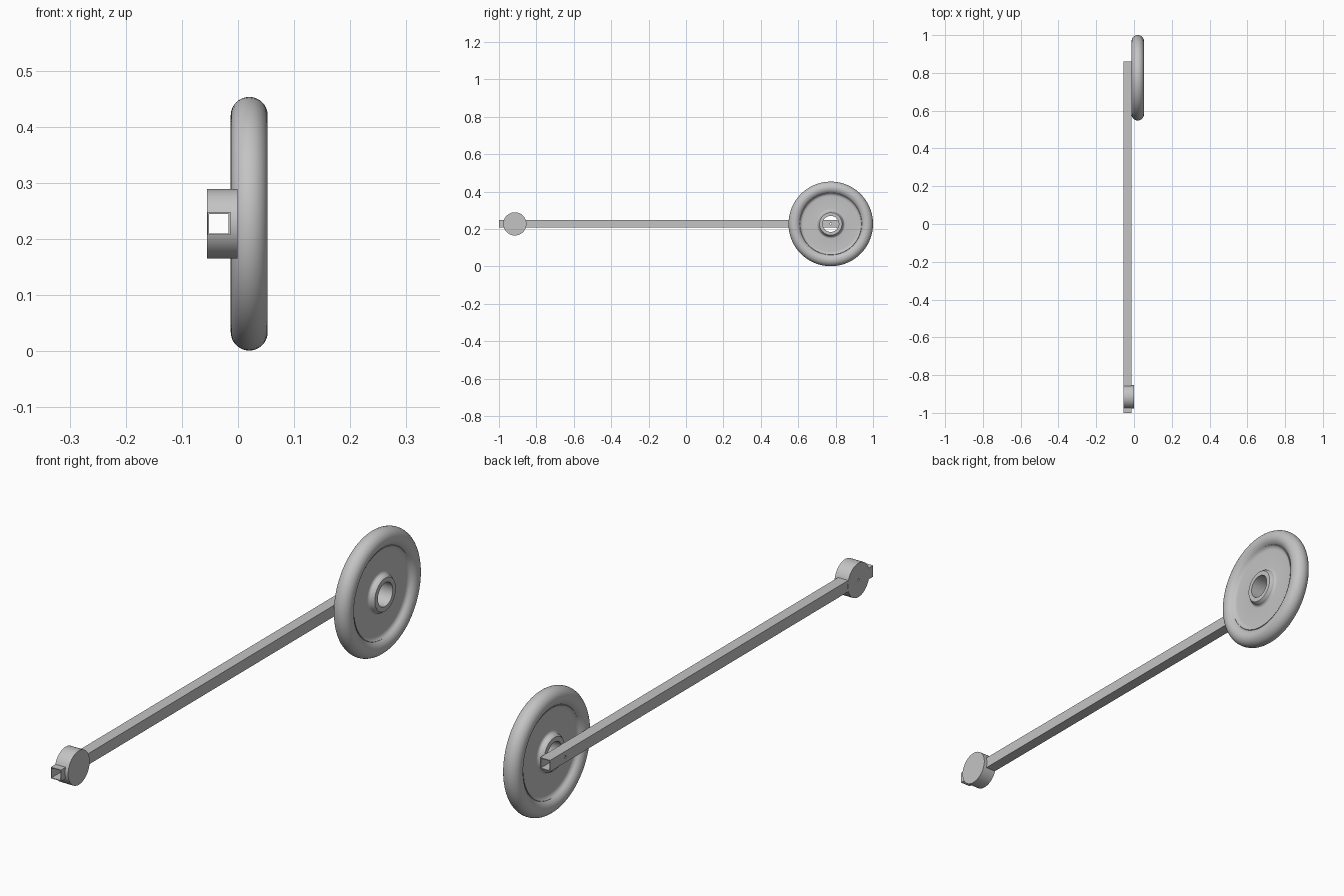
import bpy
import math
from mathutils import Matrix

old = bpy.data.objects.get("Cube")
if old:
    bpy.data.objects.remove(old, do_unlink=True)

AXLE_Z = 0.227
BAR_X, BAR_W, WALL = -0.034, 0.041, 0.003
WHEEL_X, WHEEL_Y, CAP_Y = 0.02, 0.774, -0.915

grey = bpy.data.materials.new("plain_grey")
grey.use_nodes = True
grey.diffuse_color = (0.55, 0.55, 0.55, 1)
grey.node_tree.nodes["Principled BSDF"].inputs["Base Color"].default_value = (0.55, 0.55, 0.55, 1)


def finish(name, smooth=False):
    ob = bpy.context.object
    ob.name = name
    ob.data.materials.append(grey)
    if smooth:
        bpy.ops.object.shade_smooth_by_angle(angle=math.radians(35))
    return ob


def box(name, x, y0, y1, side):
    bpy.ops.mesh.primitive_cube_add(size=1, location=(x, (y0 + y1) / 2, AXLE_Z))
    bpy.context.object.scale = (side, y1 - y0, side)
    bpy.ops.object.transform_apply(location=False, rotation=False)
    return finish(name)


def rod(name, x0, x1, y, radius, sides):
    bpy.ops.mesh.primitive_cylinder_add(vertices=sides, radius=radius, depth=x1 - x0,
                                        location=((x0 + x1) / 2, y, AXLE_Z),
                                        rotation=(0, math.pi / 2, 0))
    return finish(name)


def cut(target, cutter):
    cutter.hide_render = True
    cutter.hide_viewport = True
    mod = target.modifiers.new("cut", 'BOOLEAN')
    mod.operation = 'DIFFERENCE'
    mod.solver = 'EXACT'
    mod.object = cutter


# Hollow square bar and the round end cap it passes through
bar = box("square_bar", BAR_X, -1.0, 0.86, BAR_W)
cap = rod("end_cap", -0.055, -0.001, CAP_Y, 0.062, 64)
bore = box("bar_bore_cutter", BAR_X, -1.1, 1.1, BAR_W - 2 * WALL)
cap_hole = rod("cap_hole_cutter", -0.08, BAR_X, CAP_Y, 0.005, 16)
axle_hole = rod("axle_hole_cutter", -0.08, 0.0, WHEEL_Y, 0.005, 16)
for part, cutters in ((bar, (bore, cap_hole, axle_hole)), (cap, (bore, cap_hole))):
    for c in cutters:
        cut(part, c)
    bpy.context.view_layer.objects.active = part
    for mod in list(part.modifiers):
        bpy.ops.object.modifier_apply(modifier=mod.name)
    bpy.ops.object.select_all(action='DESELECT')
    part.select_set(True)
    bpy.ops.object.shade_smooth_by_angle(angle=math.radians(35))


# Wheel half profile as (radius, offset from the middle), hub bore out to tread
def arc(cr, cx, r, a0, a1, n):
    return [(cr + r * math.cos(math.radians(a0 + (a1 - a0) * i / n)),
             cx + r * math.sin(math.radians(a0 + (a1 - a0) * i / n))) for i in range(n + 1)]


half = [(0.043, 0.0), (0.043, 0.032), (0.06, 0.032)]
half += arc(0.078, 0.023, 0.011, 180, 270, 6)
half += arc(0.148, 0.032, 0.02, 270, 325, 5)
half += arc(0.193, 0.0, 0.033, 145, 0, 16)
profile = half + [(r, -x) for r, x in reversed(half[1:-1])]

SEG = 96
verts, faces = [], []
n = len(profile)
for s in range(SEG):
    a = 2 * math.pi * s / SEG
    verts += [(x, r * math.cos(a), r * math.sin(a)) for r, x in profile]
    t = (s + 1) % SEG
    faces += [(s * n + i, s * n + (i + 1) % n, t * n + (i + 1) % n, t * n + i) for i in range(n)]
mesh = bpy.data.meshes.new("wheel")
mesh.from_pydata(verts, [], faces)
mesh.transform(Matrix.Translation((WHEEL_X, WHEEL_Y, AXLE_Z)))
wheel = bpy.data.objects.new("wheel", mesh)
bpy.context.collection.objects.link(wheel)
bpy.ops.object.select_all(action='DESELECT')
wheel.select_set(True)
bpy.context.view_layer.objects.active = wheel
bpy.ops.object.mode_set(mode='EDIT')
bpy.ops.mesh.select_all(action='SELECT')
bpy.ops.mesh.normals_make_consistent(inside=False)
bpy.ops.object.mode_set(mode='OBJECT')
finish("wheel", smooth=True)
